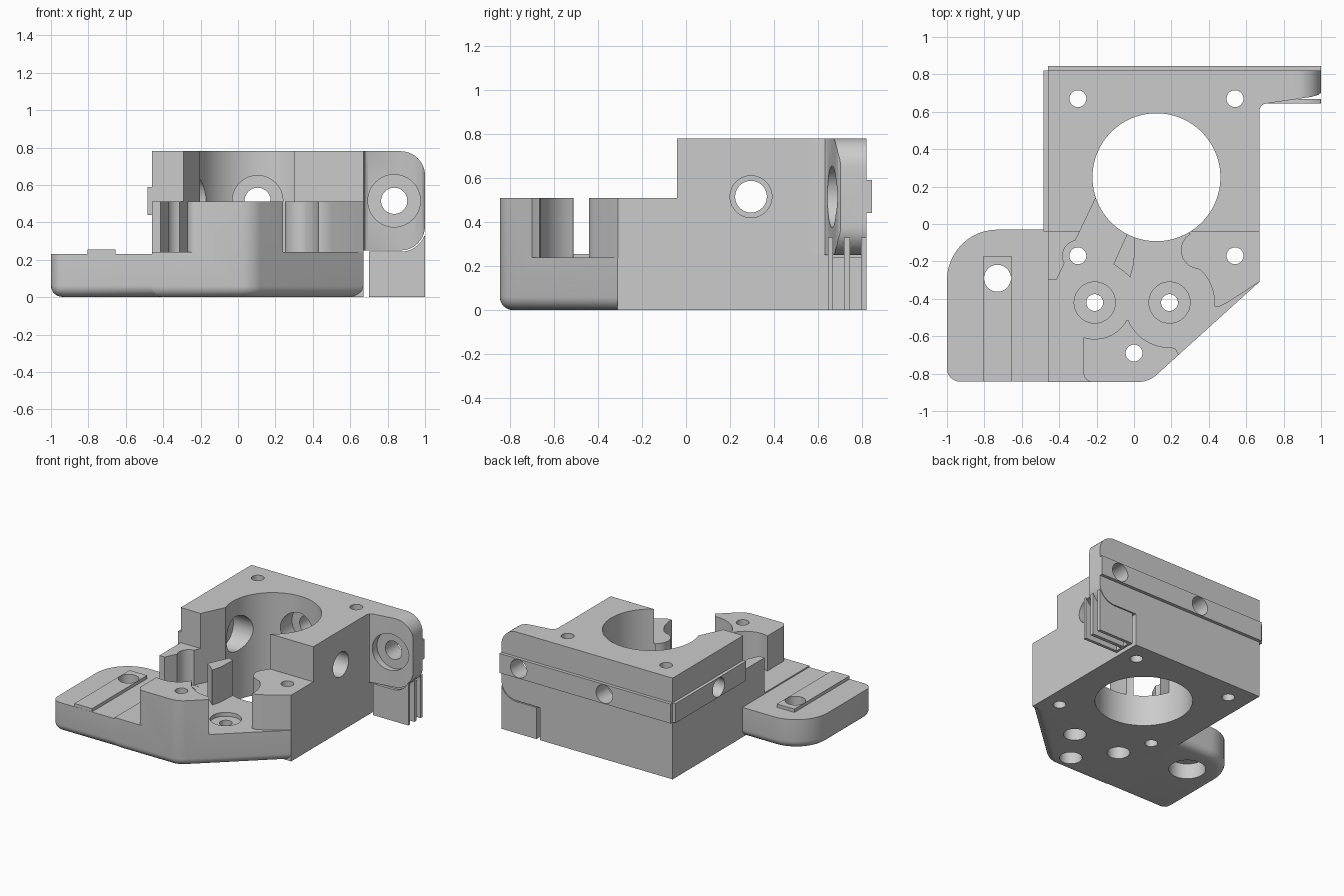
import bpy, bmesh
from math import sin, cos, radians

cube = bpy.data.objects.get("Cube")
if cube:
    bpy.data.objects.remove(cube, do_unlink=True)

grey = bpy.data.materials.new("plain grey")
grey.use_nodes = True
grey.diffuse_color = (0.6, 0.6, 0.6, 1)
grey.node_tree.nodes["Principled BSDF"].inputs["Base Color"].default_value = (0.6, 0.6, 0.6, 1)


def arc(cx, cy, r, start, end, n=12):
    angles = [radians(start + (end - start) * i / n) for i in range(n + 1)]
    return [(cx + r * cos(a), cy + r * sin(a)) for a in angles]


def prism(name, outline, low, high, axis="z", round_bottom=False):
    """Extrude an outline along an axis; optionally round its bottom rim."""
    place = {"z": lambda u, v, w: (u, v, w),
             "y": lambda u, v, w: (u, w, v),
             "x": lambda u, v, w: (w, u, v)}[axis]
    bm = bmesh.new()
    bottom = [bm.verts.new(place(u, v, low)) for u, v in outline]
    top = [bm.verts.new(place(u, v, high)) for u, v in outline]
    bm.faces.new(bottom[::-1])
    bm.faces.new(top)
    for i in range(len(outline)):
        j = (i + 1) % len(outline)
        bm.faces.new((bottom[i], bottom[j], top[j], top[i]))
    bmesh.ops.recalc_face_normals(bm, faces=bm.faces)
    if round_bottom:
        rim = [e for e in bm.edges if all(v in bottom for v in e.verts)]
        bmesh.ops.bevel(bm, geom=rim, offset=0.06, segments=6, profile=0.5,
                        affect="EDGES", clamp_overlap=True)
    mesh = bpy.data.meshes.new(name)
    bm.to_mesh(mesh)
    bm.free()
    mesh.materials.append(grey)
    obj = bpy.data.objects.new(name, mesh)
    bpy.context.collection.objects.link(obj)
    return obj


def box(name, x0, x1, y0, y1, z0, z1):
    return prism(name, [(x0, y0), (x1, y0), (x1, y1), (x0, y1)], z0, z1)


def combine(target, other, operation="DIFFERENCE"):
    mod = target.modifiers.new("combine", "BOOLEAN")
    mod.operation, mod.solver, mod.object = operation, "EXACT", other
    graph = bpy.context.evaluated_depsgraph_get()
    mesh = bpy.data.meshes.new_from_object(target.evaluated_get(graph))
    target.modifiers.clear()
    target.data = mesh
    bpy.data.objects.remove(other, do_unlink=True)


def drill(target, u, v, r, low, high, axis="z", sides=48):
    circle = arc(u, v, r, 0, 360, sides)[:-1]
    combine(target, prism("drill", circle, low, high, axis))


# Low front part with an angled corner, joined to the tall rear block
outline = [(-0.46, -0.1), (-0.46, -0.845)] + arc(0.02, -0.695, 0.15, 270, 311.7, 8)
outline += [(0.67, -0.31), (0.67, -0.1)]
body = prism("motor_bracket", outline, 0, 0.51, round_bottom=True)
combine(body, box("low_middle", -0.46, 0.67, -0.31, 0.1, 0, 0.51), "UNION")
combine(body, box("rear_block", -0.46, 0.67, -0.04, 0.82, 0, 0.78), "UNION")

# Cavity in front of the bore, leaving the posts standing
cavity = [(-0.415, -0.30), (-0.6, -0.30), (-0.6, -1), (-0.22, -1)]
cavity += arc(-0.22, -0.795, 0.05, 270, 180, 6)
cavity += arc(-0.21, -0.42, 0.195, 252, 332)
cavity += arc(0.19, -0.42, 0.24, 203, 272)
cavity += [(0.22, -0.665), (0.235, -0.69), (0.45, -1), (0.9, -1), (0.9, -0.16),
           (0.5, -0.42), (0.46, -0.44)]
cavity += arc(0.19, -0.42, 0.24, -5, 47)
cavity += arc(0.35, -0.14, 0.1, 260, 120, 8)
cavity += [(0.12, 0.1), (-0.175, 0.2)]
combine(body, prism("cavity", cavity, 0.24, 1))

# Thin wedge between the two bolt seats
wedge = [(-0.04, 0.0), (-0.04, -0.06), (-0.11, -0.215), (-0.06, -0.25), (-0.02, -0.285),
         (0, -0.21), (0.01, 0.0)]
combine(body, prism("wedge", wedge, 0.2, 0.51), "UNION")

# Side flange and its raised strip
flange = [(-0.2, -0.843), (-0.2, -0.03)] + arc(-0.73, -0.3, 0.27, 90, 180)
flange += arc(-0.93, -0.773, 0.07, 180, 270, 6)
combine(body, prism("flange", flange, 0.0015, 0.23, round_bottom=True), "UNION")
combine(body, box("strip", -0.805, -0.655, -0.842, -0.17, 0.2, 0.255), "UNION")

# Mounting ear with a sloping front face
ear_outline = [(0.6, 0.25)] + arc(0.87, 0.38, 0.13, -90, 0, 10)
ear_outline += arc(0.87, 0.65, 0.13, 0, 90, 10) + [(0.6, 0.78)]
ear = prism("ear", ear_outline, 0.55, 0.82, "y")
slope = [(0.671, 0.4), (0.671, 0.61), (0.678, 0.63), (0.695, 0.642), (0.95, 0.68),
         (0.985, 0.69), (1.01, 0.71), (1.1, 0.71), (1.1, 0.4)]
combine(ear, prism("ear_slope", slope, 0, 1))
combine(body, ear, "UNION")

# Locating ribs on the back and left faces
combine(body, box("back_rib", -0.46, 1, 0.8, 0.845, 0.44, 0.59), "UNION")
combine(body, box("left_rib", -0.485, -0.4, -0.04, 0.82, 0.44, 0.59), "UNION")

# Large bore and the four corner screw holes
drill(body, 0.12, 0.25, 0.342, -0.1, 1, sides=96)
for x in (-0.30, 0.54):
    for y in (-0.17, 0.67):
        drill(body, x, y, 0.045, -0.1, 1)
drill(body, -0.30, -0.17, 0.082, 0.238, 1)

# Bolt seats in the cavity and the front post hole
for x in (-0.21, 0.19):
    drill(body, x, -0.42, 0.11, 0.21, 0.4)
for x, y in ((-0.21, -0.42), (0.19, -0.42), (0, -0.69)):
    drill(body, x, y, 0.045, -0.1, 1)
    drill(body, x, y, 0.08, -0.1, 0.1)

# Flange hole, counterbored from below
drill(body, -0.73, -0.29, 0.072, -0.1, 0.4)
drill(body, -0.73, -0.29, 0.13, -0.1, 0.12)

# Cross holes through the side walls, back wall and ear
drill(body, 0.295, 0.515, 0.072, -0.6, 0, "x")
drill(body, 0.295, 0.515, 0.135, -0.34, 0, "x")
drill(body, 0.295, 0.515, 0.095, 0.3, 0.8, "x")
drill(body, 0.105, 0.515, 0.07, 0.4, 0.9, "y")
drill(body, 0.105, 0.515, 0.135, 0.4, 0.7, "y")
drill(body, 0.835, 0.515, 0.07, 0.5, 0.9, "y")
drill(body, 0.835, 0.515, 0.14, 0.5, 0.7, "y")

# Breakaway support fins below the ear
fin_outline = [(0.70, 0), (1, 0), (1, 0.33)] + arc(0.87, 0.38, 0.137, -22, -90, 8)
fin_outline += [(0.70, 0.243)]
parts = [body]
for name, y0, y1 in (("front_fin", 0.645, 0.668), ("middle_fin", 0.718, 0.745),
                     ("back_fin", 0.795, 0.82)):
    parts.append(prism(name, fin_outline, y0, y1, "y"))
parts.append(box("fin_web", 0.70, 0.72, 0.65, 0.815, 0.001, 0.242))

# Smooth the round surfaces, keep the edges sharp
for obj in parts:
    bpy.ops.object.select_all(action="DESELECT")
    obj.select_set(True)
    bpy.context.view_layer.objects.active = obj
    bpy.ops.object.shade_smooth_by_angle(angle=radians(30))
